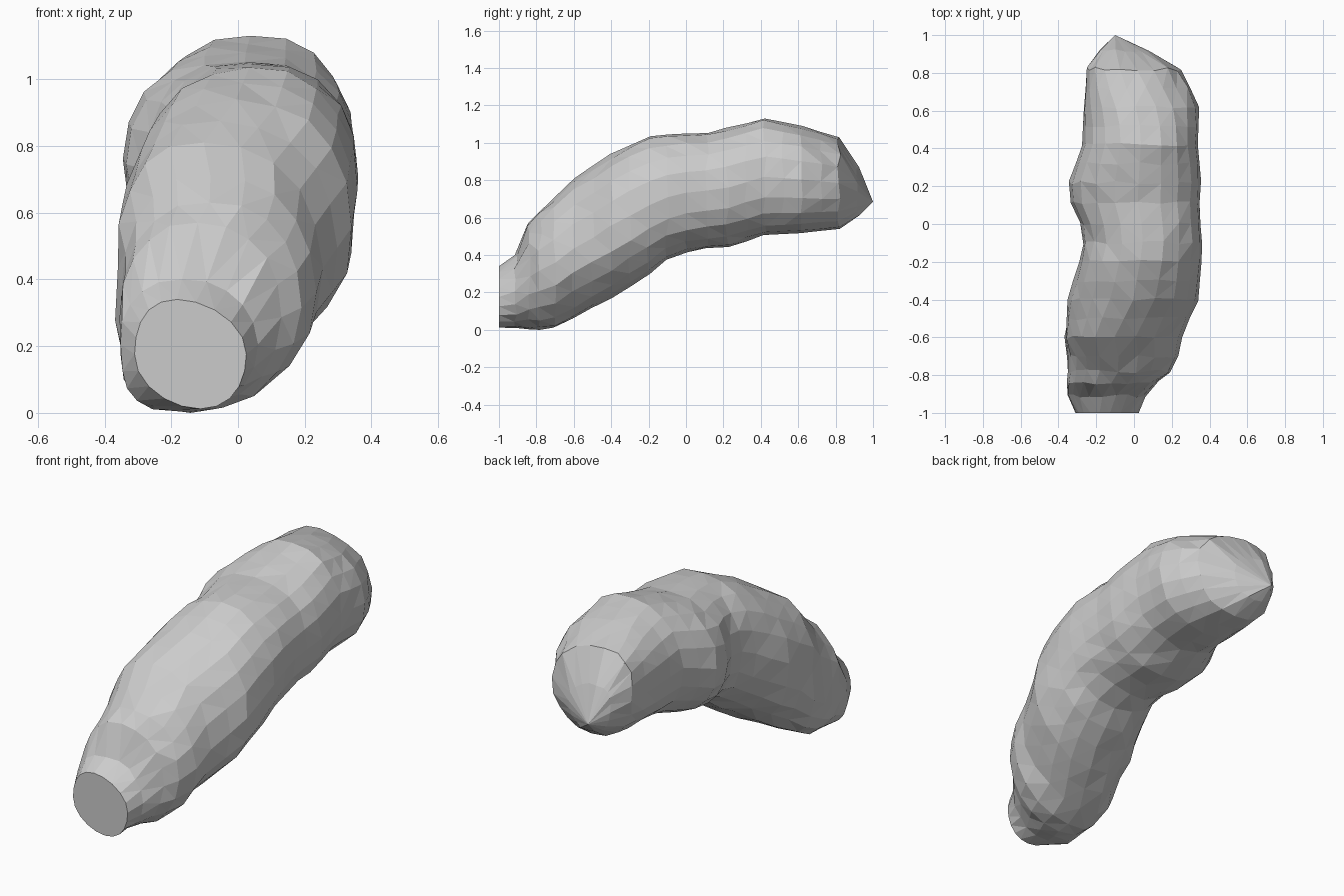
import bpy, bmesh, math, random

if "Cube" in bpy.data.objects:
    bpy.data.objects.remove(bpy.data.objects["Cube"])

random.seed(4)
SIDES = 20

# Key cross-sections: y, x_left, x_right, z_bottom, z_top
keys = [
    (-1.00, -0.31, 0.025, 0.012, 0.34),
    (-0.91, -0.352, 0.06, 0.010, 0.40),
    (-0.84, -0.355, 0.13, 0.003, 0.57),
    (-0.78, -0.35, 0.19, 0.00, 0.63),
    (-0.70, -0.35, 0.235, 0.012, 0.71),
    (-0.60, -0.36, 0.255, 0.06, 0.81),
    (-0.40, -0.352, 0.34, 0.17, 0.94),
    (-0.20, -0.29, 0.358, 0.30, 1.035),
    (-0.10, -0.268, 0.36, 0.375, 1.045),
    (0.00, -0.285, 0.352, 0.415, 1.05),
    (0.11, -0.335, 0.347, 0.437, 1.052),
    (0.22, -0.345, 0.355, 0.443, 1.08),
    (0.42, -0.275, 0.338, 0.507, 1.13),
    (0.62, -0.265, 0.345, 0.517, 1.09),
    (0.82, -0.248, 0.25, 0.54, 1.03),
    (0.92, -0.18, 0.08, 0.61, 0.87),
]


def bump(y, centre, width):
    return max(0, 1 - abs(y - centre) / width)


def squashed(v, power):
    return math.copysign(abs(v) ** power, v)


# Add a section halfway along every long gap
sections = [keys[0]]
for a, b in zip(keys, keys[1:]):
    if b[0] - a[0] > 0.15:
        sections.append(tuple((p + q) / 2 for p, q in zip(a, b)))
    sections.append(b)

# Faceted body: slightly boxy, leaning rings joined end to end
bm = bmesh.new()
rings = []
for i, (y, x0, x1, z0, z1) in enumerate(sections):
    # Sideways lean of the underside and of the back
    low = 0.03 * bump(y, -1, 0.1) - 0.10 * bump(y, -0.65, 0.35)
    high = (-0.04 * bump(y, -1, 0.2) - 0.05 * bump(y, -0.6, 0.2)
            - 0.08 * bump(y, 0.8, 0.3) + 0.02 * bump(y, 0.2, 0.3))
    ring = []
    for k in range(SIDES):
        t = 2 * math.pi * k / SIDES
        c, s = math.cos(t), math.sin(t)
        power = 1.0 if i == 0 else 0.9
        if 0 < i < 6 and c < 0 and s < 0:      # fuller lower left near the cut end
            power = 0.75
        c, s = squashed(c, power), squashed(s, power)
        lean = (high if s > 0 else low) * s * s
        # Small irregularity gives the lumpy hand-sculpted facets
        j = 1 if i == 0 or k % (SIDES // 4) == 0 else 1 + random.uniform(-0.018, 0.018)
        dy = 0 if i == 0 else random.uniform(-0.01, 0.01)
        ring.append(bm.verts.new(((x0 + x1) / 2 + lean + (x1 - x0) / 2 * c * j, y + dy,
                                  (z0 + z1) / 2 + (z1 - z0) / 2 * s * j)))
    rings.append(ring)

for a, b in zip(rings, rings[1:]):
    for k in range(SIDES):
        n = (k + 1) % SIDES
        bm.faces.new((a[k], a[n], b[n], b[k]))

# Pointed back end
tip = bm.verts.new((-0.10, 1.0, 0.685))
for k in range(SIDES):
    bm.faces.new((rings[-1][k], rings[-1][(k + 1) % SIDES], tip))

bmesh.ops.triangulate(bm, faces=bm.faces[:])

# Flat cut front end
bm.faces.new(rings[0][::-1])
bmesh.ops.recalc_face_normals(bm, faces=bm.faces[:])

mesh = bpy.data.meshes.new("bent_body")
bm.to_mesh(mesh)
bm.free()
bpy.context.collection.objects.link(bpy.data.objects.new("bent_body", mesh))
